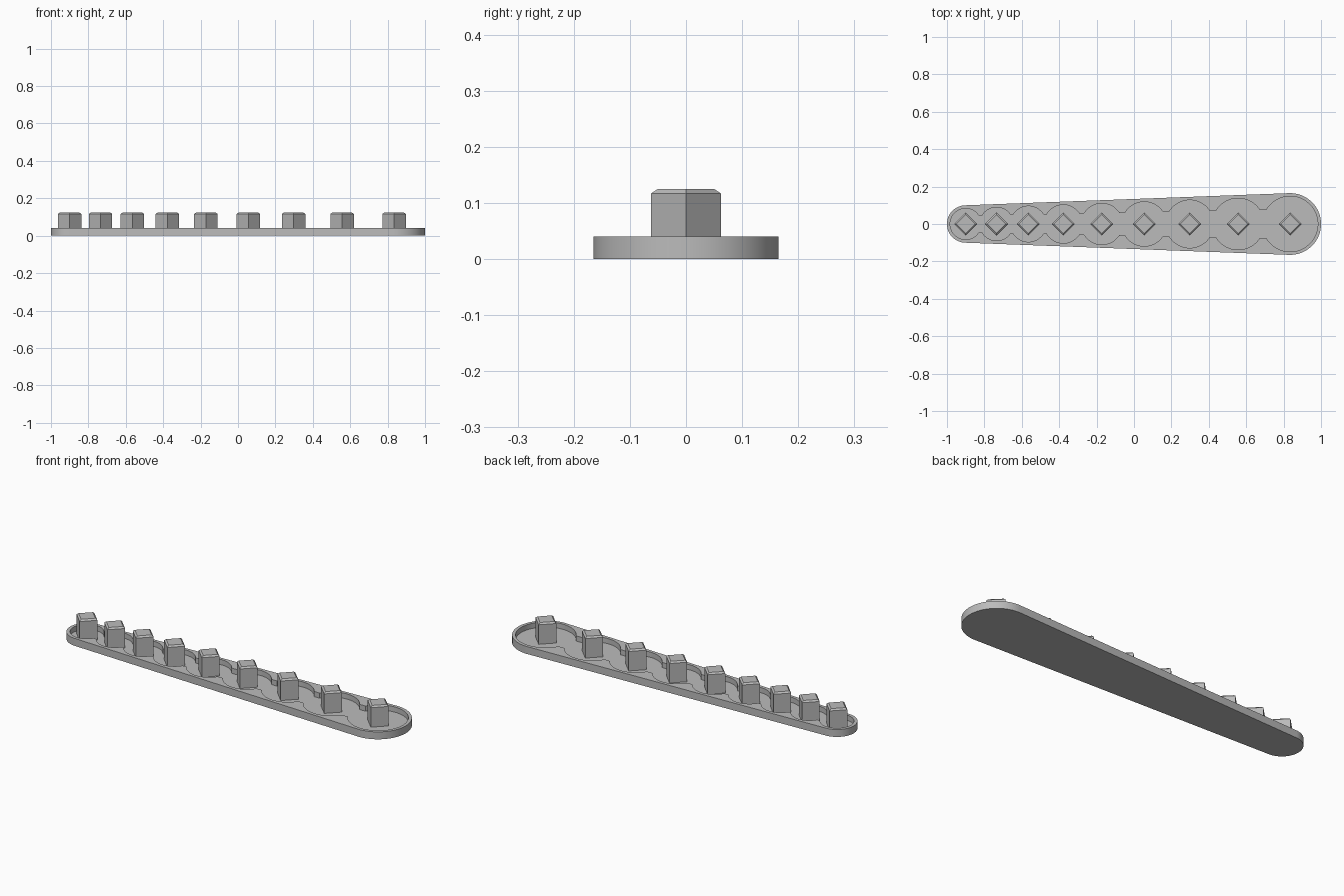
import bpy
import bmesh
from math import acos, asin, cos, sin, pi, radians

cube = bpy.data.objects.get("Cube")
if cube:
    bpy.data.objects.remove(cube)

grey = bpy.data.materials.new("light_grey")
grey.use_nodes = True
colour = (0.5, 0.5, 0.5, 1)
grey.diffuse_color = colour
grey.node_tree.nodes["Principled BSDF"].inputs["Base Color"].default_value = colour

PEG_X = [-0.9, -0.735, -0.565, -0.378, -0.172, 0.055, 0.298, 0.557, 0.835]
SMALL_R, BIG_R = 0.1, 0.165      # end radii of the tray
RIM = 0.017                      # wall left around each pocket
FLOOR_Z, TRAY_Z = 0.012, 0.04
SHOULDER_Z, PEG_Z = 0.117, 0.125
LENGTH = PEG_X[-1] - PEG_X[0]


def pocket_radius(x):
    t = (x - PEG_X[0]) / LENGTH
    return SMALL_R + (BIG_R - SMALL_R) * t - RIM


def arc(x, r, start, end, steps):
    angles = [start + (end - start) * i / steps for i in range(steps + 1)]
    return [(x + r * cos(a), r * sin(a)) for a in angles]


def finish(bm, name):
    bmesh.ops.recalc_face_normals(bm, faces=bm.faces)
    mesh = bpy.data.meshes.new(name)
    bm.to_mesh(mesh)
    bm.free()
    mesh.materials.append(grey)
    obj = bpy.data.objects.new(name, mesh)
    bpy.context.collection.objects.link(obj)
    return obj


# Tray outline: two round ends joined by tangent sides
lean = acos((SMALL_R - BIG_R) / LENGTH)
outer = arc(PEG_X[-1], BIG_R, -lean, lean, 48)
outer += arc(PEG_X[0], SMALL_R, lean, 2 * pi - lean, 48)

# Pocket outline: a chain of circles joined by narrow channels
necks = [0.52 * pocket_radius((a + b) / 2) for a, b in zip(PEG_X, PEG_X[1:])]
upper = []
for i, x in enumerate(PEG_X):
    r = pocket_radius(x)
    start = pi - asin(necks[i - 1] / r) if i > 0 else pi
    end = asin(necks[i] / r) if i < len(necks) else 0
    upper += arc(x, r, start, end, 24)
inner = upper + [(x, -y) for x, y in reversed(upper[1:-1])]

# Tray with recessed floor
bm = bmesh.new()


def ring(points, z):
    verts = [bm.verts.new((x, y, z)) for x, y in points]
    edges = [bm.edges.new((verts[i - 1], verts[i])) for i in range(len(verts))]
    return verts, edges


def wall(low, high):
    for i in range(len(low)):
        bm.faces.new((low[i - 1], low[i], high[i], high[i - 1]))


base, _ = ring(outer, 0)
lip, lip_edges = ring(outer, TRAY_Z)
brink, brink_edges = ring(inner, TRAY_Z)
pocket, pocket_edges = ring(inner, FLOOR_Z)
bm.faces.new(base)
bmesh.ops.triangle_fill(bm, edges=pocket_edges, use_beauty=True)
bmesh.ops.triangle_fill(bm, edges=lip_edges + brink_edges, use_beauty=True)
wall(base, lip)
wall(pocket, brink)
tray = finish(bm, "tray")
tray.select_set(True)
bpy.context.view_layer.objects.active = tray
bpy.ops.object.shade_smooth_by_angle(angle=radians(30))
tray.select_set(False)

# Square pegs turned on their corners, with chamfered tops
for number, x in enumerate(PEG_X, 1):
    bm = bmesh.new()
    loops = [[bm.verts.new((x + r * cos(k * pi / 2), r * sin(k * pi / 2), z))
              for k in range(4)]
             for r, z in ((0.062, FLOOR_Z), (0.062, SHOULDER_Z), (0.05, PEG_Z))]
    wall(loops[0], loops[1])
    wall(loops[1], loops[2])
    bm.faces.new(loops[2])
    bm.faces.new(loops[0])
    finish(bm, f"peg_{number}")
